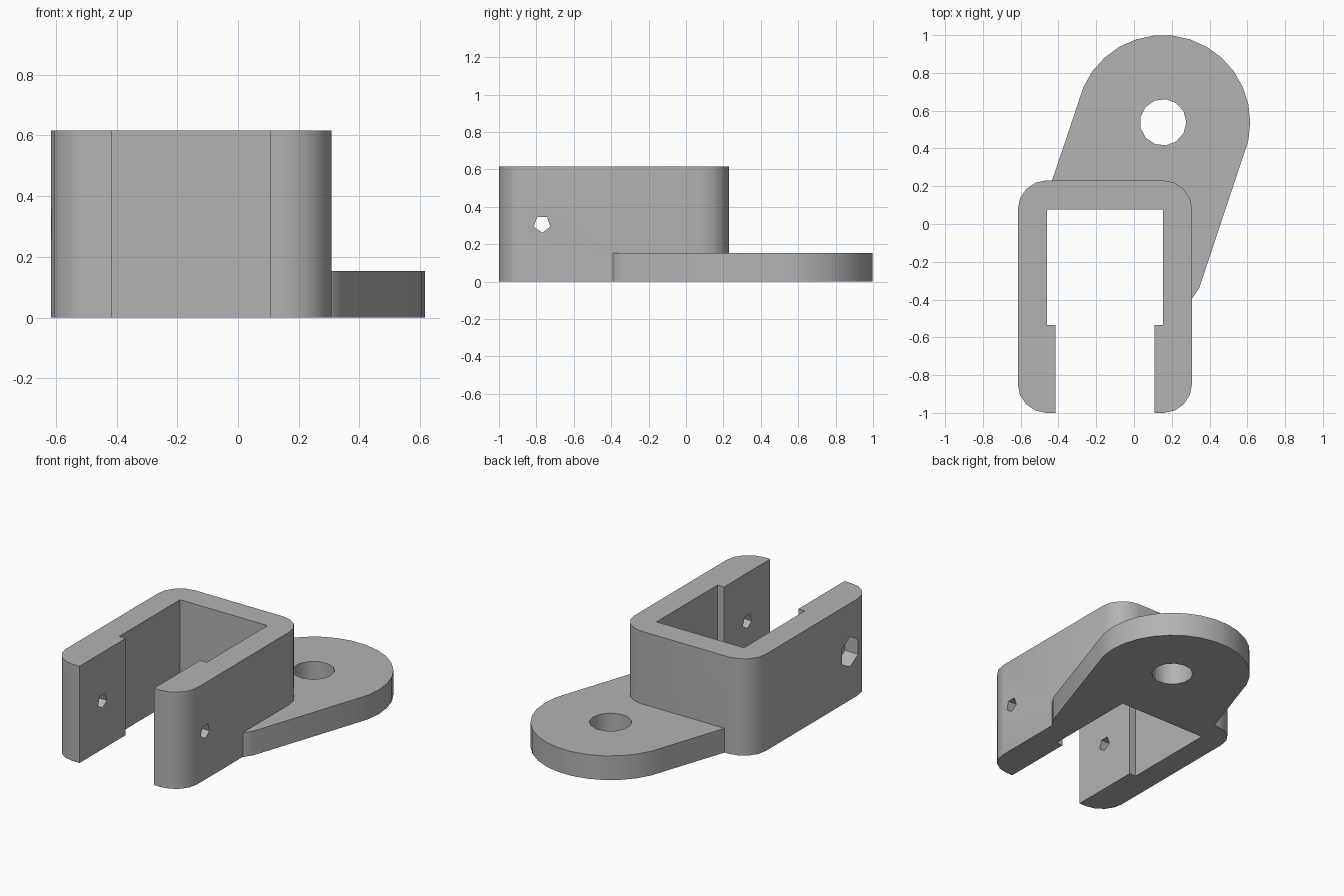
import bpy, bmesh
from math import sin, cos, radians, pi
from mathutils import Matrix

if "Cube" in bpy.data.objects:
    bpy.data.objects.remove(bpy.data.objects["Cube"], do_unlink=True)

U = 2 / 65          # one design unit; all sizes below are in these units

grey = bpy.data.materials.new("plain grey")
grey.use_nodes = True
grey.diffuse_color = (0.45, 0.45, 0.45, 1)
grey.node_tree.nodes["Principled BSDF"].inputs["Base Color"].default_value = grey.diffuse_color


def add_object(name, bm):
    bmesh.ops.recalc_face_normals(bm, faces=bm.faces)
    bmesh.ops.scale(bm, vec=(U, U, U), verts=bm.verts)
    mesh = bpy.data.meshes.new(name)
    bm.to_mesh(mesh)
    bm.free()
    mesh.materials.append(grey)
    obj = bpy.data.objects.new(name, mesh)
    bpy.context.collection.objects.link(obj)
    return obj


def extrude_profile(name, points, height):
    bm = bmesh.new()
    face = bm.faces.new([bm.verts.new((x, y, 0)) for x, y in points])
    top = bmesh.ops.extrude_face_region(bm, geom=[face])["geom"]
    bmesh.ops.translate(bm, vec=(0, 0, height),
                        verts=[v for v in top if isinstance(v, bmesh.types.BMVert)])
    return add_object(name, bm)


def arc(cx, cy, r, start, end, steps):
    angles = [radians(start + (end - start) * i / steps) for i in range(steps + 1)]
    return [(cx + r * cos(a), cy + r * sin(a)) for a in angles]


def side_cutter(name, sides, r_low, r_high, x0, x1):
    """Tapered or straight cutter lying along x, a corner pointing down."""
    bm = bmesh.new()
    bmesh.ops.create_cone(bm, cap_ends=True, segments=sides,
                          radius1=r_low, radius2=r_high, depth=x1 - x0)
    # put a corner on +x before turning the axis over
    v = max((v for v in bm.verts), key=lambda v: v.co.y)
    turn = Matrix.Rotation(-pi / 2, 4, 'Z') if abs(v.co.x) < 1e-4 else Matrix.Identity(4)
    bm.transform(Matrix.Translation(((x0 + x1) / 2, -25, 10))
                 @ Matrix.Rotation(pi / 2, 4, 'Y') @ turn)
    return add_object(name, bm)


def combine(target, other, operation):
    mod = target.modifiers.new(other.name, 'BOOLEAN')
    mod.object, mod.operation, mod.solver = other, operation, 'EXACT'
    other.hide_render = True
    bpy.context.view_layer.objects.active = target
    bpy.ops.object.modifier_apply(modifier=mod.name)
    bpy.data.objects.remove(other, do_unlink=True)


# U-shaped clamp with rounded outer corners and thicker lips at the open end
outline = (arc(5, 2.5, 5, 0, 90, 4) + arc(-15, 2.5, 5, 90, 180, 4)
           + arc(-15, -27.5, 5, 180, 270, 4))
cavity = [(-13.5, -32.5), (-13.5, -17.4), (-15, -17.4), (-15, 2.5),
          (5, 2.5), (5, -17.4), (3.5, -17.4), (3.5, -32.5)]
clamp = extrude_profile("clamp_bracket", outline + cavity + arc(5, -27.5, 5, 270, 360, 4), 20)

# Flat mounting tab, its inner end buried in the clamp walls
tab_points = (arc(5, 17.5, 15, -24, 168, 16) + [(-15, 4.8), (7, 4.8), (7, -13.5)]
              + arc(6.6, -9.1, 5, -67.5, -22.5, 2))
tab = extrude_profile("mounting_tab", tab_points, 5)
bolt_hole = extrude_profile("bolt_hole", arc(5, 17.5, 4, 0, 360 * 12 / 13, 12), 12)
bolt_hole.location.z = -3 * U
bpy.context.view_layer.update()
combine(tab, bolt_hole, 'DIFFERENCE')
combine(clamp, tab, 'UNION')

# Cross screw hole, countersunk on one wall and with a nut pocket on the other
combine(clamp, side_cutter("screw_hole", 5, 1.5, 1.5, -25, 15), 'DIFFERENCE')
combine(clamp, side_cutter("countersink", 10, 1.2, 2.8, 7, 10.6), 'DIFFERENCE')
combine(clamp, side_cutter("nut_pocket", 6, 3.1, 3.1, -24, -17), 'DIFFERENCE')

bpy.ops.object.select_all(action='DESELECT')
clamp.select_set(True)
bpy.context.view_layer.objects.active = clamp
bpy.ops.object.shade_smooth_by_angle(angle=radians(29))
